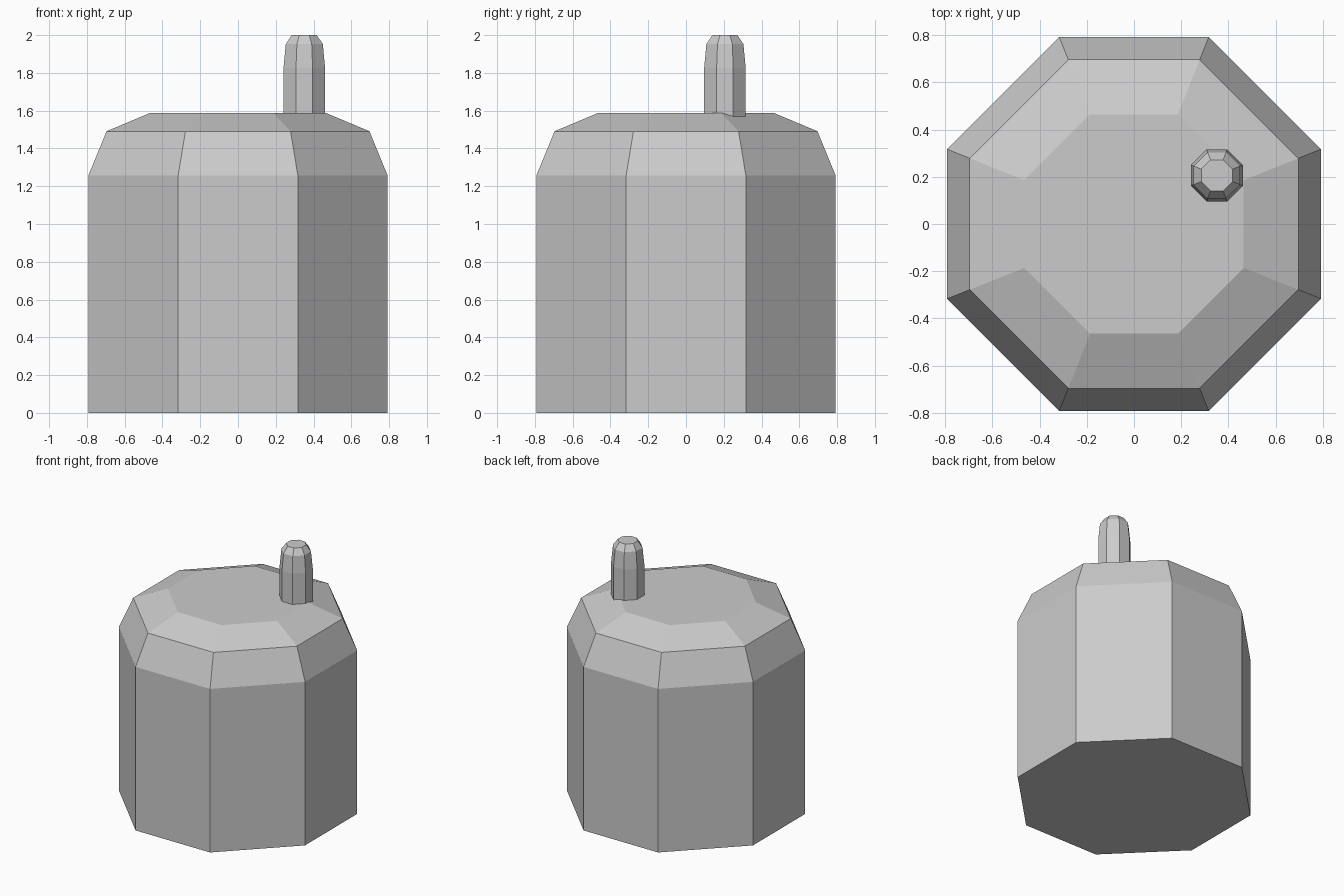
import bpy

if "Cube" in bpy.data.objects:
    bpy.data.objects.remove(bpy.data.objects["Cube"])

# Octagonal tiered solid: each level is (half width, height)
def octagon_stack(name, centre, levels, ratio=0.4):
    cx, cy = centre
    signs = [(1, -ratio), (1, ratio), (ratio, 1), (-ratio, 1),
             (-1, ratio), (-1, -ratio), (-ratio, -1), (ratio, -1)]
    verts = [(cx + a * r, cy + b * r, z) for r, z in levels for a, b in signs]
    faces = [tuple(range(7, -1, -1))]
    for k in range(len(levels) - 1):
        for i in range(8):
            j = (i + 1) % 8
            faces.append((k * 8 + i, k * 8 + j, k * 8 + 8 + j, k * 8 + 8 + i))
    top = 8 * (len(levels) - 1)
    faces.append(tuple(range(top, top + 8)))
    mesh = bpy.data.meshes.new(name)
    mesh.from_pydata(verts, [], faces)
    mesh.update()
    obj = bpy.data.objects.new(name, mesh)
    bpy.context.collection.objects.link(obj)
    return obj

# Main body with two-step chamfered shoulder
octagon_stack("body", (0, 0),
              [(0.792, 0), (0.792, 1.257), (0.696, 1.491), (0.465, 1.588)])

# Small rounded peg rising off-centre from the top
octagon_stack("peg", (0.351, 0.206),
              [(0.11, 1.52), (0.11, 1.825), (0.098, 1.953), (0.066, 2.0)])
